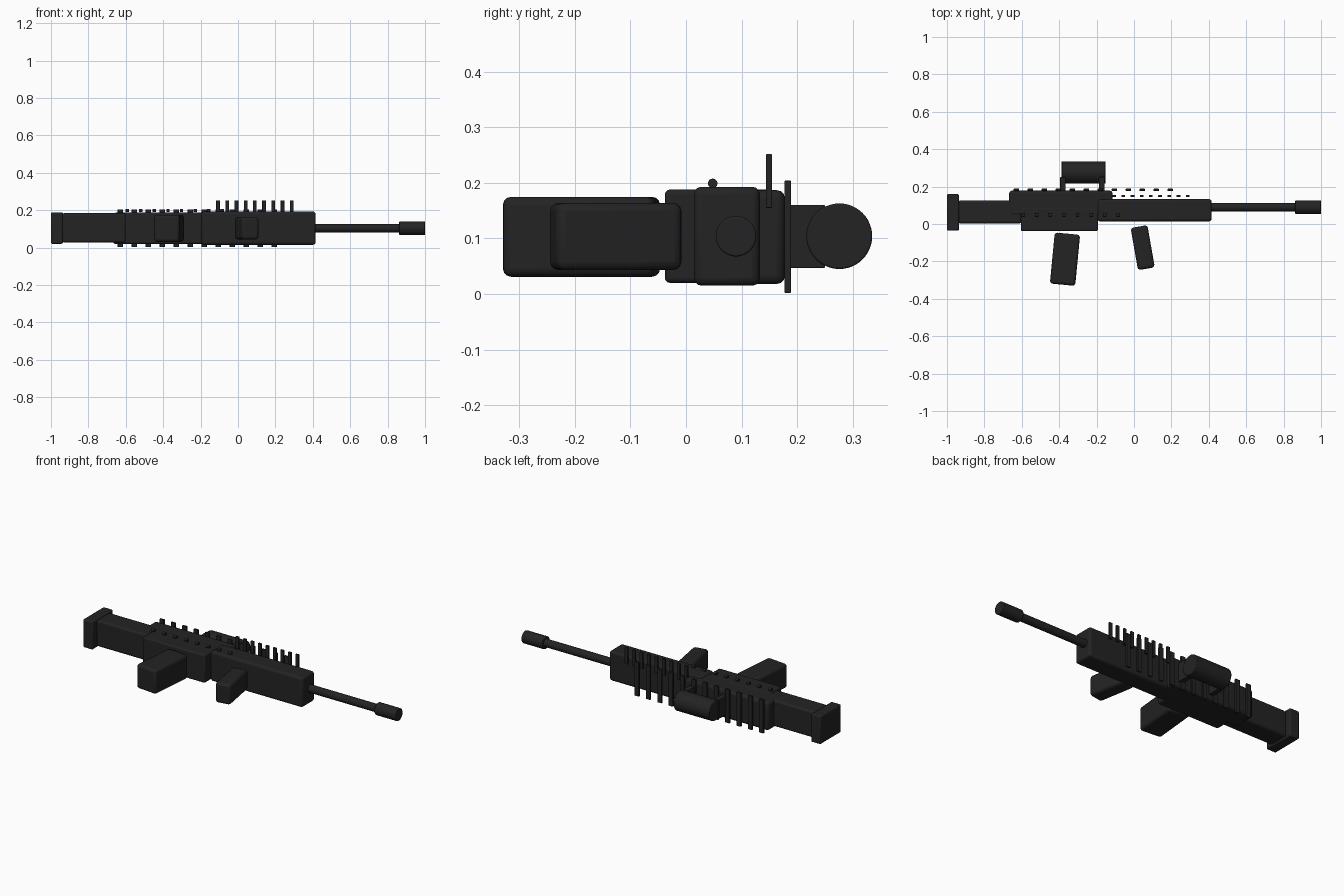
import bpy, math
from mathutils import Vector

if "Cube" in bpy.data.objects:
    bpy.data.objects.remove(bpy.data.objects["Cube"])

black = bpy.data.materials.new("matte_black")
black.diffuse_color = (0.017, 0.017, 0.017, 1)
black.use_nodes = True
black.node_tree.nodes["Principled BSDF"].inputs["Base Color"].default_value = black.diffuse_color


def finish(ob, name, bevel=0.0, segments=3):
    ob.name = name
    ob.data.materials.append(black)
    if bevel:
        m = ob.modifiers.new("rounded_edges", 'BEVEL')
        m.width = bevel
        m.segments = segments
        m.limit_method = 'ANGLE'
        m.angle_limit = math.radians(40)
    bpy.ops.object.shade_smooth_by_angle(angle=math.radians(35))
    return ob


def box(name, x, y, z, bevel=0.012, turn=0.0):
    """Box from (min, max) ranges, optionally turned about z."""
    c = [(a + b) / 2 for a, b in (x, y, z)]
    bpy.ops.mesh.primitive_cube_add(size=1, location=c)
    ob = bpy.context.object
    ob.scale = [b - a for a, b in (x, y, z)]
    bpy.ops.object.transform_apply(location=False, rotation=False, scale=True)
    ob.rotation_euler.z = math.radians(turn)
    return finish(ob, name, bevel)


def tube(name, x, y, z, r, bevel=0.0):
    """Cylinder along x."""
    bpy.ops.mesh.primitive_cylinder_add(vertices=48, radius=r, depth=x[1] - x[0],
        location=((x[0] + x[1]) / 2, y, z), rotation=(0, math.pi / 2, 0))
    return finish(bpy.context.object, name, bevel, 2)


# stock
box("butt_plate", (-1.0, -0.936), (-0.036, 0.16), (0.02, 0.188), 0.008)
box("stock", (-0.94, -0.6), (0.003, 0.126), (0.027, 0.184))

# receiver and handguard
box("upper_receiver", (-0.668, -0.115), (0.045, 0.178), (0.018, 0.187), 0.015)
box("lower_receiver", (-0.605, -0.193), (-0.038, 0.09), (0.02, 0.188), 0.009)
box("handguard", (-0.195, 0.415), (0.014, 0.133), (0.015, 0.193), 0.014)

# barrel and muzzle
tube("barrel", (0.4, 0.87), 0.09, 0.104, 0.023)
tube("muzzle", (0.862, 1.0), 0.09, 0.104, 0.0365, 0.003)

# grips
box("rear_grip", (-0.437, -0.301), (-0.325, -0.051), (0.031, 0.175), 0.015, -5.5)
box("front_grip", (0.001, 0.092), (-0.241, -0.012), (0.043, 0.164), 0.015, 10)

# scope with its two mounts
tube("scope", (-0.388, -0.152), 0.276, 0.104, 0.059, 0.003)
for i, x in enumerate((-0.395, -0.187)):
    box(f"scope_mount_{i + 1}", (x, x + 0.03), (0.17, 0.25), (0.047, 0.16), 0.002)

# long rail teeth
for i in range(12):
    x = -0.629 + i * 0.0748
    box(f"rail_tooth_{i + 1}", (x - 0.014, x + 0.014), (0.177, 0.189), (0.002, 0.204), 0.002)

# short side rail teeth
for i in range(9):
    x = -0.107 + i * 0.0493
    box(f"side_rail_tooth_{i + 1}", (x - 0.01, x + 0.01), (0.144, 0.155), (0.155, 0.252), 0.002)

# small pins along the side of the receiver
for i in range(8):
    x = -0.592 + i * 0.0725
    tube(f"receiver_pin_{i + 1}", (x - 0.009, x + 0.009), 0.048, 0.199, 0.0085)
